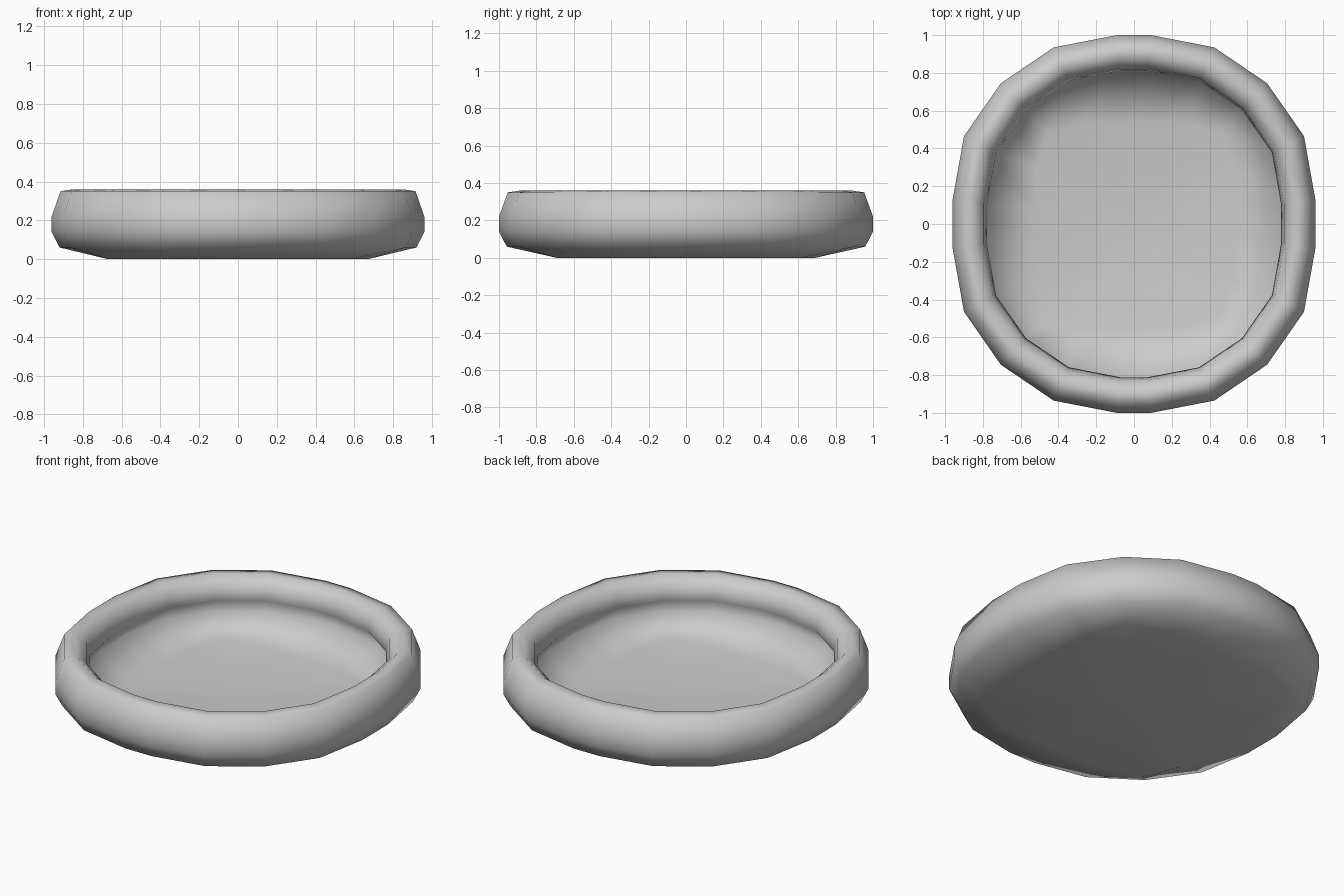
import bpy
import bmesh

cube = bpy.data.objects.get("Cube")
if cube:
    bpy.data.objects.remove(cube, do_unlink=True)

# One flat colour
grey = bpy.data.materials.new("soft_grey")
grey.use_nodes = True
colour = (0.6, 0.6, 0.6, 1.0)
grey.diffuse_color = colour
grey.node_tree.nodes["Principled BSDF"].inputs["Base Color"].default_value = colour

# Quarter of the twenty-sided outline, mirrored into a full loop
quarter = [(0.96, 0.13), (0.90, 0.465), (0.705, 0.745), (0.425, 0.935), (0.09, 1.0)]
half = quarter + [(-x, y) for x, y in reversed(quarter)]
outline = half + [(-x, -y) for x, y in half]

# Rings from the underside over the rim to the floor: half width along x, height
rim = [(0.92, 0.06), (0.96, 0.14), (0.96, 0.22), (0.915, 0.35),
       (0.85, 0.36), (0.795, 0.31), (0.779, 0.23), (0.845, 0.13)]

bm = bmesh.new()


def ring(width, z, limit=1.0):
    """Scaled outline; the limit flattens its four sides towards a square."""
    s = width / quarter[0][0]

    def clamp(v, top):
        return max(-top, min(top, v))
    return [bm.verts.new((clamp(x * s, limit), clamp(y * s, limit * 1.03), z))
            for x, y in outline]


def close_ring(loop, height):
    """Fan a ring to a centre point."""
    centre = bm.verts.new((0, 0, height))
    for a, b in zip(loop, loop[1:] + loop[:1]):
        bm.faces.new((a, b, centre))


# Squarish foot, padded rim, dished floor
rings = [ring(0.79, 0.0, 0.67)]
rings += [ring(width, z) for width, z in rim]
rings += [ring(0.62, 0.075, 0.52)]
for low, high in zip(rings, rings[1:]):
    for i in range(len(outline)):
        j = (i + 1) % len(outline)
        bm.faces.new((low[i], low[j], high[j], high[i]))
close_ring(rings[0], 0.0)
close_ring(rings[-1], 0.05)

bmesh.ops.recalc_face_normals(bm, faces=bm.faces[:])
for face in bm.faces:
    face.smooth = True

mesh = bpy.data.meshes.new("round_padded_bed")
bm.to_mesh(mesh)
bm.free()
mesh.materials.append(grey)
bed = bpy.data.objects.new("round_padded_bed", mesh)
bpy.context.collection.objects.link(bed)
